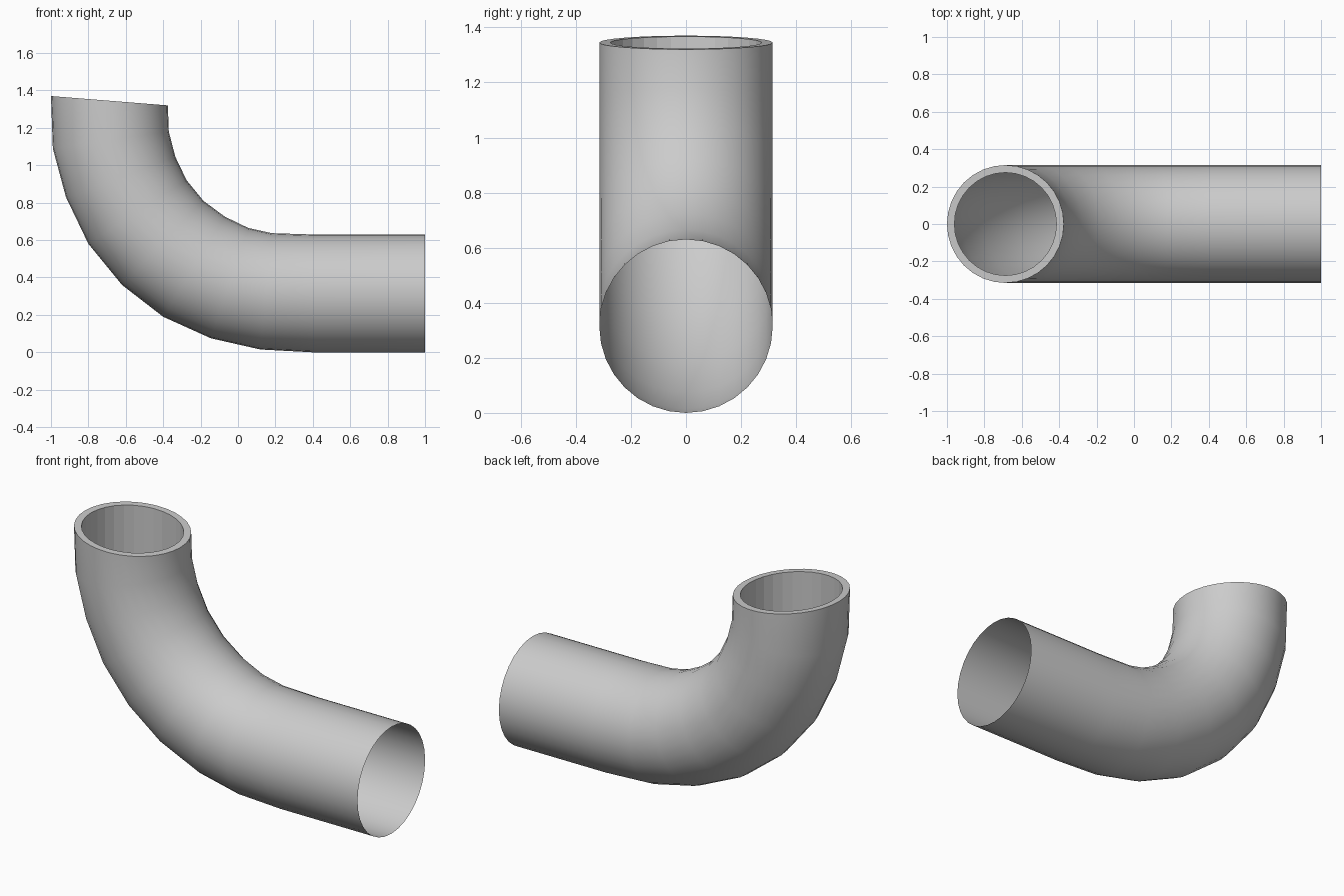
import bpy, bmesh
from math import cos, sin, pi

if "Cube" in bpy.data.objects:
    bpy.data.objects.remove(bpy.data.objects["Cube"])

SEG, R, LIP_R, LIP_DEPTH = 32, 0.315, 0.275, 0.3

# (x, z) of each cross-section on the outside and the inside of the bend
outer = [(-1, 1.37), (-0.99, 1.09), (-0.92, 0.83), (-0.80, 0.58), (-0.62, 0.36),
         (-0.40, 0.19), (-0.145, 0.075), (0.12, 0.015), (0.40, 0), (1, 0)]
inner = [(-0.375, 1.32), (-0.37, 1.18), (-0.335, 1.045), (-0.275, 0.92), (-0.185, 0.81),
         (-0.07, 0.725), (0.055, 0.665), (0.18, 0.637), (0.40, 0.63), (1, 0.63)]

bm = bmesh.new()


def ring(a, b, scale=1.0, drop=0.0):
    """Elliptical ring whose in-plane diameter runs from a to b."""
    cx, cz = (a[0] + b[0]) / 2, (a[1] + b[1]) / 2
    ux, uz = (b[0] - a[0]) / 2 * scale, (b[1] - a[1]) / 2 * scale
    verts = []
    for i in range(SEG):
        c, s = cos(2 * pi * i / SEG), sin(2 * pi * i / SEG)
        verts.append(bm.verts.new((cx + ux * c, R * scale * s, cz + uz * c - drop)))
    return verts


def bridge(r0, r1, smooth=True):
    for i in range(SEG):
        j = (i + 1) % SEG
        f = bm.faces.new((r0[i], r1[i], r1[j], r0[j]))
        f.smooth = smooth


# curved outer shell, open at the far end
rings = [ring(a, b) for a, b in zip(outer, inner)]
for r0, r1 in zip(rings, rings[1:]):
    bridge(r0, r1)

# flat rim and short inner wall at the upright mouth
k = LIP_R / R
rim = ring(outer[0], inner[0], k)
lip = ring(outer[0], inner[0], k, LIP_DEPTH)
bridge(rim, rings[0], False)
bridge(lip, rim, False)

# sharp edge round the mouth
bm.normal_update()
mesh = bpy.data.meshes.new("pipe_elbow")
bm.to_mesh(mesh)
bm.free()
pipe = bpy.data.objects.new("pipe_elbow", mesh)
bpy.context.collection.objects.link(pipe)
